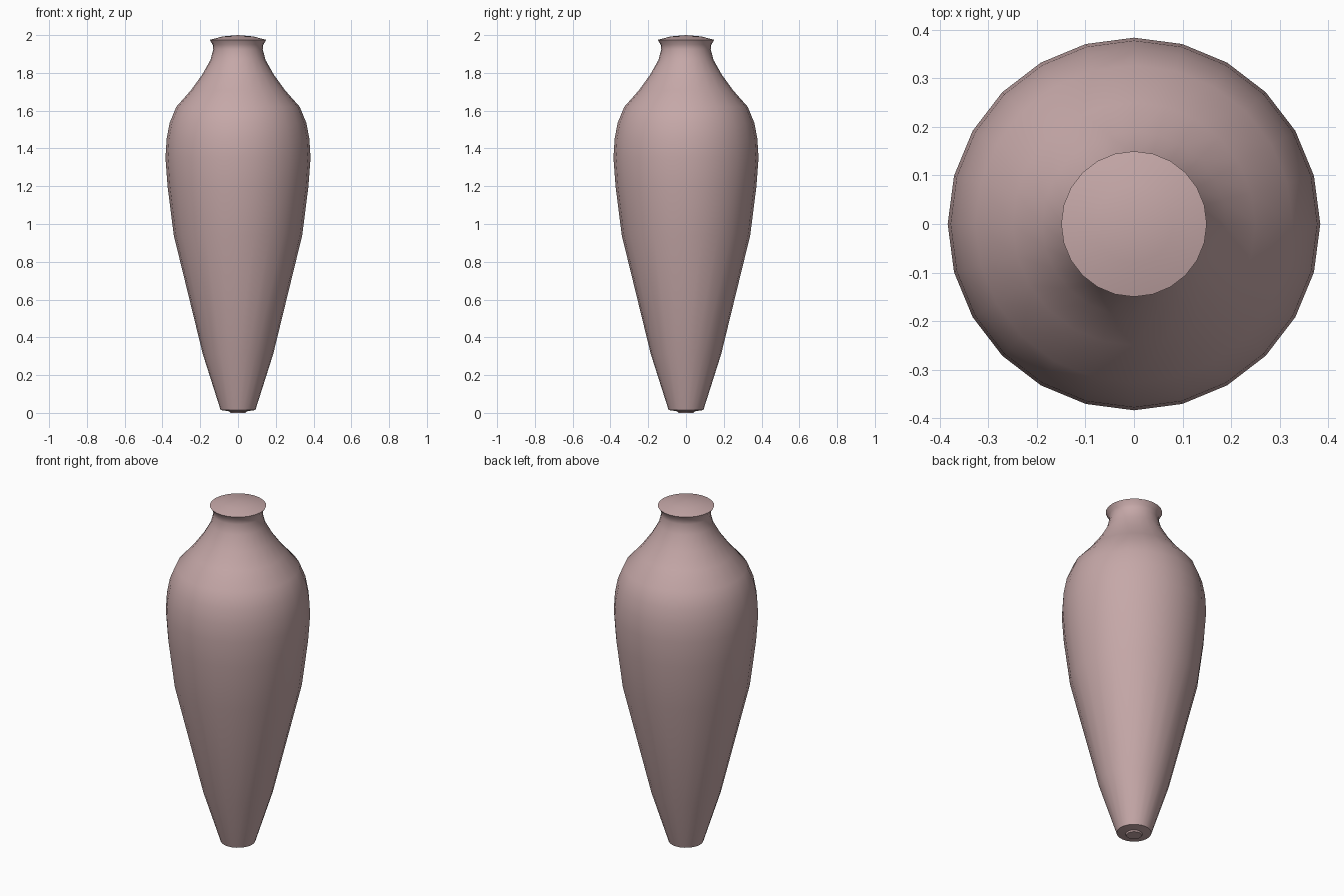
import bpy, bmesh, math

if "Cube" in bpy.data.objects:
    bpy.data.objects.remove(bpy.data.objects["Cube"])

SIDES = 24

# Half profile (radius, height) from foot to domed lid
PROFILE = [
    (0.04, 0.0), (0.045, 0.008), (0.092, 0.015),            # foot
    (0.186, 0.31), (0.34, 0.94), (0.373, 1.20),             # tapering body
    (0.384, 1.35), (0.378, 1.45), (0.362, 1.535), (0.327, 1.62),  # shoulder
    (0.25, 1.707), (0.19, 1.79), (0.145, 1.87),             # slope to neck
    (0.131, 1.925), (0.134, 1.95), (0.15, 1.975),           # neck and rim
    (0.08, 1.993),                                          # lid dome
]


def lathe(name, profile, bottom_z, top_z):
    bm = bmesh.new()
    rings = []
    for r, z in profile:
        rings.append([bm.verts.new((r * math.cos(2 * math.pi * i / SIDES),
                                    r * math.sin(2 * math.pi * i / SIDES), z))
                      for i in range(SIDES)])
    low = bm.verts.new((0, 0, bottom_z))
    high = bm.verts.new((0, 0, top_z))
    for i in range(SIDES):
        j = (i + 1) % SIDES
        for a, b in zip(rings, rings[1:]):
            bm.faces.new((a[i], a[j], b[j], b[i]))
        bm.faces.new((low, rings[0][j], rings[0][i]))
        bm.faces.new((rings[-1][i], rings[-1][j], high))
    mesh = bpy.data.meshes.new(name)
    bm.to_mesh(mesh)
    bm.free()
    obj = bpy.data.objects.new(name, mesh)
    bpy.context.collection.objects.link(obj)
    return obj


vase = lathe("vase", PROFILE, 0.0, 2.0)

# Dusty pink clay
clay = bpy.data.materials.new("dusty_pink_clay")
clay.diffuse_color = (0.56, 0.39, 0.39, 1)
clay.use_nodes = True
clay.node_tree.nodes["Principled BSDF"].inputs["Base Color"].default_value = clay.diffuse_color
vase.data.materials.append(clay)

# Smooth body with crisp rim and foot
bpy.context.view_layer.objects.active = vase
vase.select_set(True)
bpy.ops.object.shade_smooth_by_angle(angle=math.radians(40))
